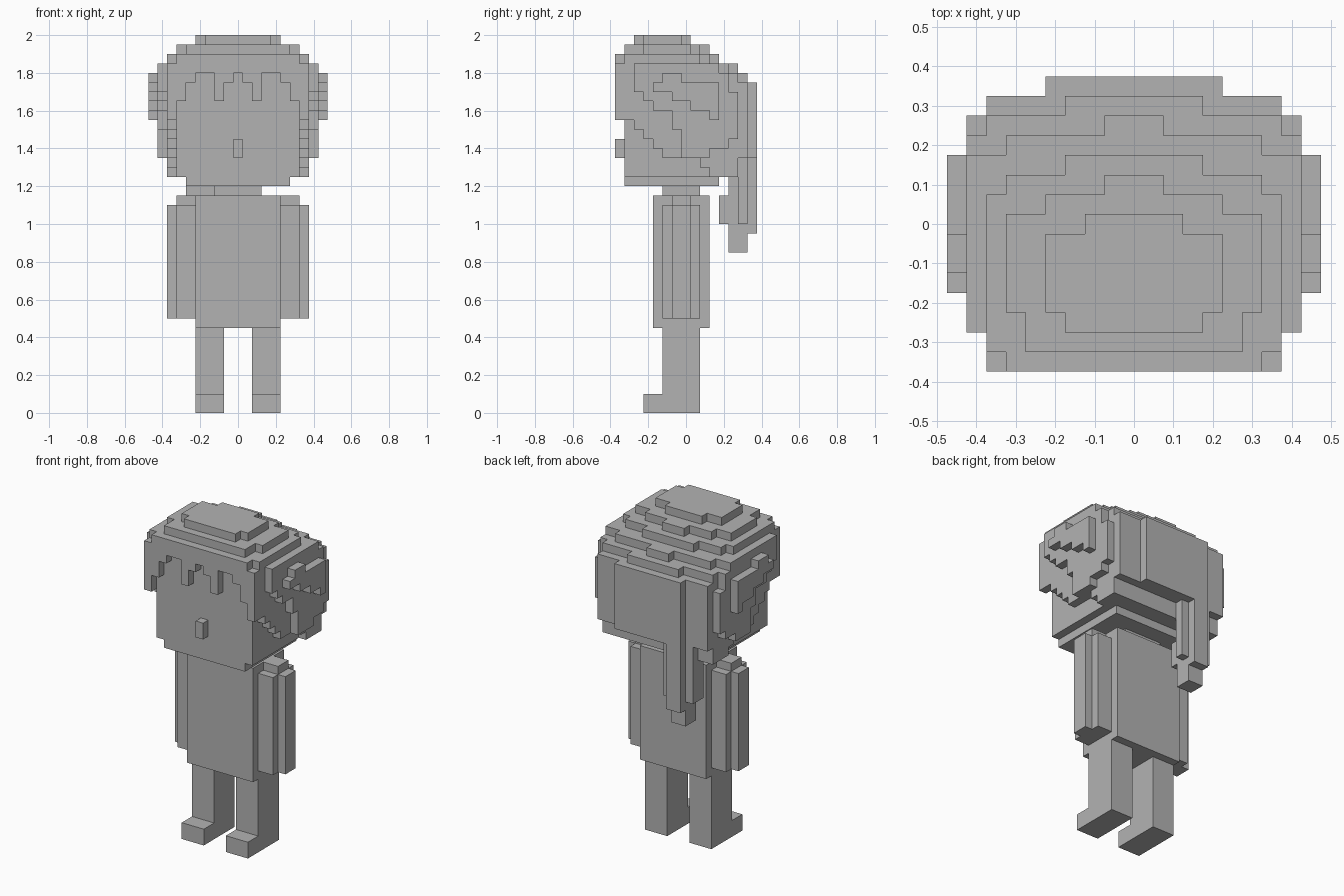
import bpy, bmesh
from mathutils import Vector

if "Cube" in bpy.data.objects:
    bpy.data.objects.remove(bpy.data.objects["Cube"])

U = 0.05  # edge of one block

grey = bpy.data.materials.new("plain_grey")
grey.use_nodes = True
COLOUR = (0.45, 0.45, 0.45, 1)
grey.diffuse_color = COLOUR
grey.node_tree.nodes["Principled BSDF"].inputs["Base Color"].default_value = COLOUR


def block(x0, x1, y0, y1, z0, z1):
    """Set of unit cells, all bounds inclusive."""
    return {(x, y, z) for x in range(x0, x1 + 1)
            for y in range(y0, y1 + 1) for z in range(z0, z1 + 1)}


def mirrored(cells):
    return cells | {(-x, y, z) for x, y, z in cells}


def build(name, cells):
    """Make one object from the outer faces of a set of cells."""
    bm = bmesh.new()
    verts = {}

    def vert(p):
        key = tuple(round(2 * c) for c in p)
        if key not in verts:
            verts[key] = bm.verts.new((p[0] * U, p[1] * U, (p[2] + 0.5) * U))
        return verts[key]

    for cell in cells:
        for axis in range(3):
            for sign in (-1, 1):
                n = Vector((0, 0, 0))
                n[axis] = sign
                if tuple(int(a + b) for a, b in zip(cell, n)) in cells:
                    continue
                u = Vector((0, 0, 0))
                u[(axis + 1) % 3] = 0.5
                v = n.cross(u)
                mid = Vector(cell) + n * 0.5
                bm.faces.new([vert(mid + c) for c in (-u - v, u - v, u + v, v - u)])
    bmesh.ops.dissolve_limit(bm, angle_limit=0.01, verts=bm.verts, edges=bm.edges)
    mesh = bpy.data.meshes.new(name)
    bm.to_mesh(mesh)
    bm.free()
    mesh.materials.append(grey)
    obj = bpy.data.objects.new(name, mesh)
    bpy.context.collection.objects.link(obj)


# Body
build("torso", block(-4, 4, -3, 2, 9, 22))
build("neck", block(-2, 2, -2, 1, 23, 23))

# Limbs, one per side
leg = block(2, 4, -2, 1, 0, 8) | block(2, 4, -4, -3, 0, 1)
arm = block(5, 6, -2, 1, 10, 21) | block(7, 7, -1, 0, 10, 21) | block(5, 6, -1, 0, 22, 22)
for side, s in (("left", 1), ("right", -1)):
    for part, cells in (("leg", leg), ("arm", arm)):
        build(side + "_" + part, {(s * x, y, z) for x, y, z in cells})

# Head and nose
head = block(-6, 6, -6, 3, 25, 34) | block(-5, 5, -6, 3, 24, 24)
build("head", head)
build("nose", block(0, 0, -7, -7, 27, 28))

# Crown: per level, rows of (first y, last y, half width)
crown = {
    39: [(-5, -5, 3), (-4, -1, 4), (0, 0, 2)],
    38: [(-6, -5, 5), (-4, 0, 6), (1, 1, 4), (2, 2, 1)],
    37: [(-7, -7, 6), (-6, 1, 7), (2, 2, 6), (3, 3, 3)],
    36: [(-7, -6, 7), (-5, 3, 8), (4, 4, 6), (5, 5, 1)],
    35: [(-7, -6, 7), (-5, 4, 8), (5, 5, 7), (6, 6, 3)],
}
hair = set()
for z, rows in crown.items():
    for y0, y1, w in rows:
        hair |= block(-w, w, y0, y1, z, z)

# Fringe: lowest cell by distance from the middle
half = set()
for x, low in enumerate([36, 35, 33, 36, 36, 35, 33, 31]):
    half |= block(x, x, -7, -7, low, 35)
hair -= block(-4, 4, -7, -7, 35, 35)

# Side locks: three stepped layers, lowest cell per row from front to back
for y, low in enumerate([31, 31, 30, 29, 28, 27, 27, 27, 27, 26, 25, 25, 25, 27], -7):
    half |= block(7, 7, y, y, low, 34)
for y, low in enumerate([34, 33, 32, 32, 30, 27, 27, 27, 28, 28, 29], -5):
    half |= block(8, 8, y, y, low, 34 if y < 5 else 33)
for y, low in enumerate([34, 34, 33, 33, 32, 32, 31], -3):
    half |= block(9, 9, y, y, low, 35 if y in (-2, -1) else 34)
hair |= mirrored(half)

# Back of the hair
hair |= block(-6, 6, 4, 5, 25, 34) | block(-6, 6, 6, 6, 27, 34) | block(-4, 4, 7, 7, 27, 34)
build("hair", hair - head)

# Ponytail
tail = block(-4, -3, 5, 7, 19, 26) | block(-4, -3, 5, 6, 17, 18)
tail |= block(-5, -5, 5, 6, 20, 26) | block(-4, -3, 4, 4, 20, 22)
tail |= block(-2, -2, 6, 6, 20, 26)
build("ponytail", tail - hair)
